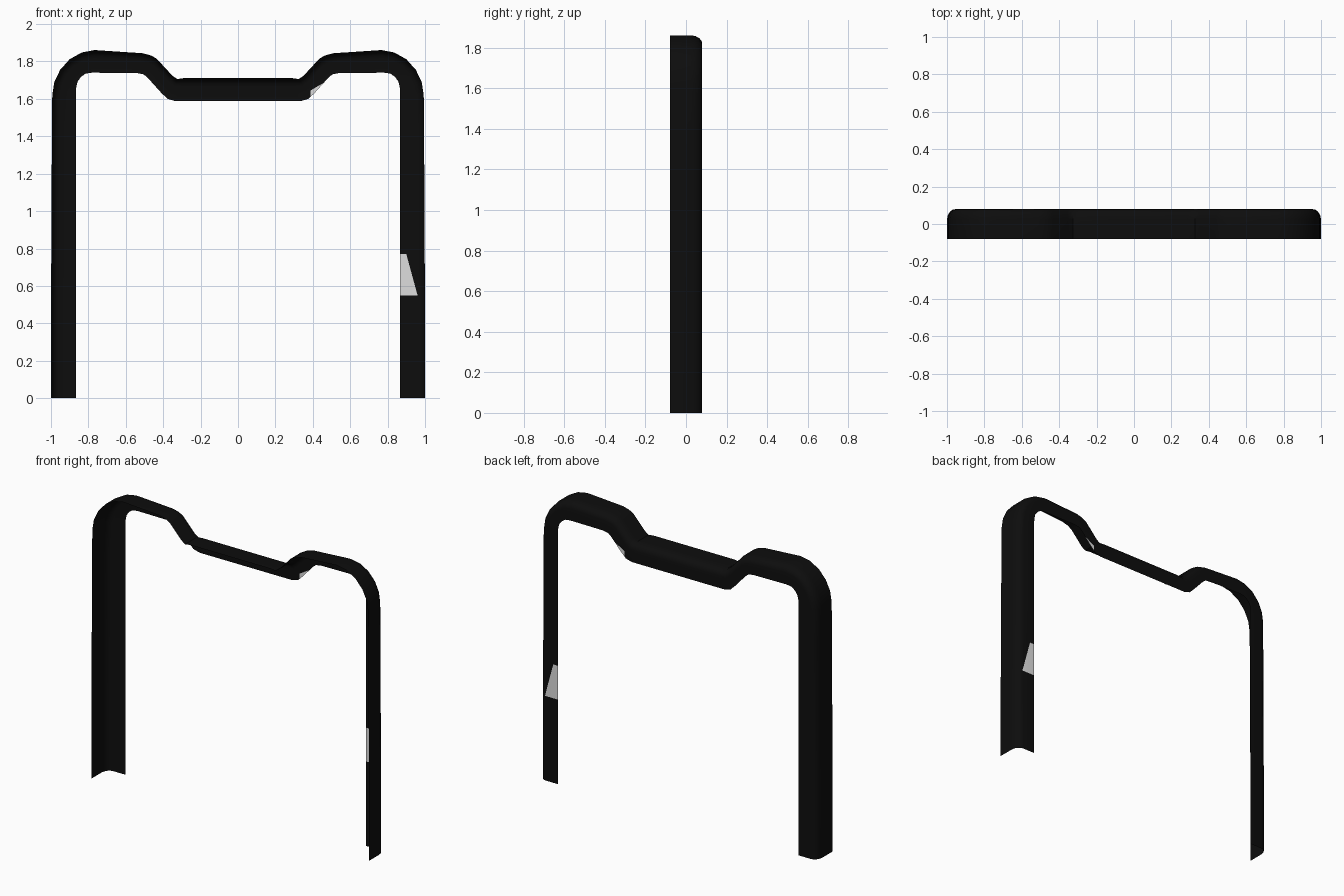
import bpy, bmesh
from mathutils import Vector

if "Cube" in bpy.data.objects:
    bpy.data.objects.remove(bpy.data.objects["Cube"])

# Right half of the frame outline: (outer x, outer z, inner x, inner z)
half = [
    (0.29, 1.711, 0.334, 1.588), (0.325, 1.722 - 0.016, 0.377, 1.600),
    (0.352, 1.735 - 0.01, 0.41, 1.632), (0.435, 1.815, 0.485, 1.715),
    (0.465, 1.832, 0.505, 1.731), (0.51, 1.844, 0.54, 1.738),
    (0.767, 1.861, 0.78, 1.740), (0.835, 1.848, 0.815, 1.735),
    (0.90, 1.812, 0.84, 1.717), (0.951, 1.755, 0.858, 1.692),
    (0.982, 1.69, 0.865, 1.66), (0.993, 1.62, 0.867, 1.62),
    (0.995, 1.42, 0.867, 1.42), (0.998, 0.77, 0.867, 0.77),
    (1.0, 0.55, 0.867, 0.55), (1.0, 0.0, 0.867, 0.0)]
path = [(-a, b, -c, d) for a, b, c, d in reversed(half)] + half

# Open L section: (fraction from outer to inner edge, depth y)
section = [(0, -0.08), (0, 0.025), (0.035, 0.048), (0.12, 0.066),
           (0.23, 0.077), (0.38, 0.08), (1, 0.08)]


def flat_colour(name, v):
    m = bpy.data.materials.new(name)
    m.diffuse_color = (v, v, v, 1)
    m.use_nodes = True
    m.node_tree.nodes["Principled BSDF"].inputs["Base Color"].default_value = m.diffuse_color
    return m


# Sweep the section along the outline as a single sheet
bm = bmesh.new()
rows = [[bm.verts.new((a + (c - a) * t, y, b + (d - b) * t)) for t, y in section]
        for a, b, c, d in path]
for r, s in zip(rows, rows[1:]):
    for i in range(len(section) - 1):
        bm.faces.new((r[i], r[i + 1], s[i + 1], s[i]))
bmesh.ops.recalc_face_normals(bm, faces=bm.faces[:])
bm.normal_update()
if sum(f.normal.y * f.calc_area() for f in bm.faces) < 0:
    bmesh.ops.reverse_faces(bm, faces=bm.faces[:])


def cut(p, q, test):
    """Cut the faces passing test along the front-view line p-q."""
    fs = [f for f in bm.faces if test(f.calc_center_median())]
    geom = list({e for f in fs for e in f.edges} | {v for f in fs for v in f.verts}) + fs
    bmesh.ops.bisect_plane(bm, geom=geom, plane_co=(p[0], 0, p[1]),
                           plane_no=(q[1] - p[1], 0, p[0] - q[0]))


def on_leg(c):
    return c.x > 0.8 and 0.55 < c.z < 0.77 and c.y > 0.03


def on_bend(c):
    return 0.3 < c.x < 0.52 and c.y > 0.079


# Pale patches cut into the right leg and the right bend
cut((0.90, 0.77), (0.96, 0.55), on_leg)
cut((0.388, 1.645), (0.468, 1.692), on_bend)
cut((0.388, 1.5), (0.388, 1.8), on_bend)
for f in bm.faces:
    c = f.calc_center_median()
    leg = on_leg(c) and c.x < 0.90 + (0.77 - c.z) * 0.06 / 0.22
    bend = on_bend(c) and c.x > 0.388 and c.z < 1.645 + (c.x - 0.388) * 0.5875
    f.material_index = 1 if leg or bend else 0

mesh = bpy.data.meshes.new("frame")
bm.to_mesh(mesh)
bm.free()
frame = bpy.data.objects.new("notched_frame", mesh)
bpy.context.collection.objects.link(frame)
mesh.materials.append(flat_colour("black", 0.004))
mesh.materials.append(flat_colour("pale grey", 0.72))
bpy.context.view_layer.objects.active = frame
frame.select_set(True)
bpy.ops.object.shade_smooth_by_angle(angle=0.7)
